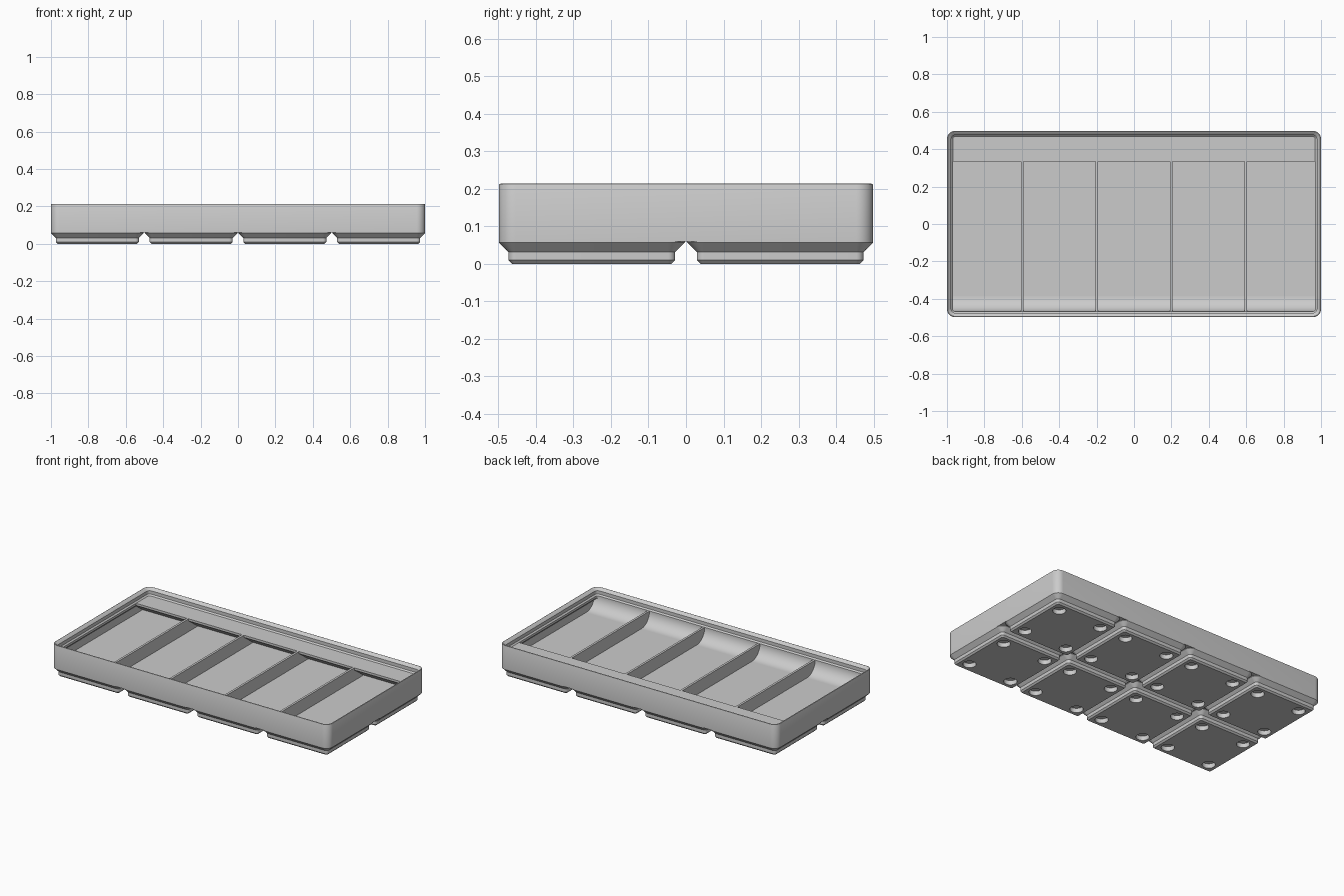
import bpy, bmesh, math
from mathutils import Matrix

S = 2 / 167.5                  # millimetres to scene units
HALF_X, HALF_Y = 83.75, 41.75  # outer half sizes of the tray
PITCH = 42
FLOOR, RIM = 7, 14             # floor level and divider level

if "Cube" in bpy.data.objects:
    bpy.data.objects.remove(bpy.data.objects["Cube"], do_unlink=True)

grey = bpy.data.materials.new("light_grey")
grey.use_nodes = True
grey.diffuse_color = (0.6, 0.6, 0.6, 1)
grey.node_tree.nodes["Principled BSDF"].inputs["Base Color"].default_value = (0.6, 0.6, 0.6, 1)


def finish(name, bm, smooth=True):
    """Scale to scene units and turn the bmesh into a shaded object."""
    bmesh.ops.recalc_face_normals(bm, faces=bm.faces)
    bmesh.ops.scale(bm, vec=(S, S, S), verts=bm.verts)
    mesh = bpy.data.meshes.new(name)
    bm.to_mesh(mesh)
    bm.free()
    mesh.materials.append(grey)
    obj = bpy.data.objects.new(name, mesh)
    bpy.context.collection.objects.link(obj)
    if smooth:
        shade(obj)
    return obj


def shade(obj):
    bpy.ops.object.select_all(action='DESELECT')
    obj.select_set(True)
    bpy.context.view_layer.objects.active = obj
    bpy.ops.object.shade_smooth_by_angle(angle=math.radians(25))


def rounded_loft(name, hx, hy, radius, levels, steps=10):
    """Stack rounded rectangles given as (height, inset) and skin them."""
    bm = bmesh.new()
    loops = []
    for z, inset in levels:
        r = radius - inset
        loop = []
        for corner in range(4):
            sx = 1 if corner in (0, 3) else -1
            sy = 1 if corner < 2 else -1
            for i in range(steps + 1):
                a = math.pi / 2 * (corner + i / steps)
                loop.append(bm.verts.new((sx * (hx - radius) + r * math.cos(a),
                                          sy * (hy - radius) + r * math.sin(a), z)))
        loops.append(loop)
    for low, high in zip(loops, loops[1:]):
        for i in range(len(low)):
            j = (i + 1) % len(low)
            bm.faces.new((low[i], low[j], high[j], high[i]))
    bm.faces.new(loops[0])
    bm.faces.new(loops[-1])
    return finish(name, bm)


def extrude_x(name, profile, x0, x1):
    """Extrude a (y, z) outline along x."""
    bm = bmesh.new()
    face = bm.faces.new([bm.verts.new((x0, y, z)) for y, z in profile])
    ext = bmesh.ops.extrude_face_region(bm, geom=[face])
    moved = [v for v in ext["geom"] if isinstance(v, bmesh.types.BMVert)]
    bmesh.ops.translate(bm, verts=moved, vec=(x1 - x0, 0, 0))
    return finish(name, bm)


# Tray body: outer wall, rounded stacking lip, lip support, inner wall, floor
rounded_loft("tray_body", HALF_X, HALF_Y, 3.75, [
    (5, 0), (17.5, 0), (17.76, 0.11), (17.87, 0.375), (17.76, 0.64),
    (16.5, 1.9), (14.7, 1.9), (RIM, 2.6), (12.8, 2.6), (11.15, 0.95), (FLOOR, 0.95)])

# Base foot with four round magnet pockets, repeated on a grid
foot = rounded_loft("base_foot", 20.75, 20.75, 3.75,
                    [(0, 2.95), (0.8, 2.15), (2.6, 2.15), (4.75, 0), (5, 0)])
pockets = bmesh.new()
for sx in (-1, 1):
    for sy in (-1, 1):
        bmesh.ops.create_cone(pockets, cap_ends=True, segments=32, radius1=3.25, radius2=3.25,
                              depth=4.8, matrix=Matrix.Translation((13 * sx, 13 * sy, 0)))
cutter = finish("pocket_cutter", pockets, smooth=False)
cutter.hide_render = True
cut = foot.modifiers.new("pockets", 'BOOLEAN')
cut.operation = 'DIFFERENCE'
cut.object = cutter
bpy.context.view_layer.objects.active = foot
bpy.ops.object.modifier_apply(modifier=cut.name)
bpy.data.objects.remove(cutter, do_unlink=True)
shade(foot)
for col in range(4):
    for row in range(2):
        part = foot
        if col or row:
            part = foot.copy()
            bpy.context.collection.objects.link(part)
        part.location = ((col - 1.5) * PITCH * S, (row - 0.5) * PITCH * S, 0)

# Curved scoop along the front wall
lip_y = HALF_Y - 2.6
depth = RIM - FLOOR
arc = [math.pi / 2 * i / 16 for i in range(17)]
scoop = [(-lip_y + depth - depth * math.cos(a), RIM - depth * math.sin(a)) for a in arc]
extrude_x("front_scoop", scoop + [(-lip_y + depth, 6.9), (-40.4, 6.9), (-40.4, RIM)], -82.7, 82.7)

# Label shelf along the back wall, with a sloping underside
extrude_x("label_shelf", [(28, RIM), (28, 12.8), (36, FLOOR), (36, 6.9), (40.4, 6.9), (40.4, RIM)],
          -82.7, 82.7)

# Four dividers making five compartments
for k in range(4):
    x = (k - 1.5) * 33.36
    extrude_x("divider", [(-40.4, 6.9), (40.4, 6.9), (40.4, 13.97), (-40.4, 13.97)], x - 0.6, x + 0.6)
